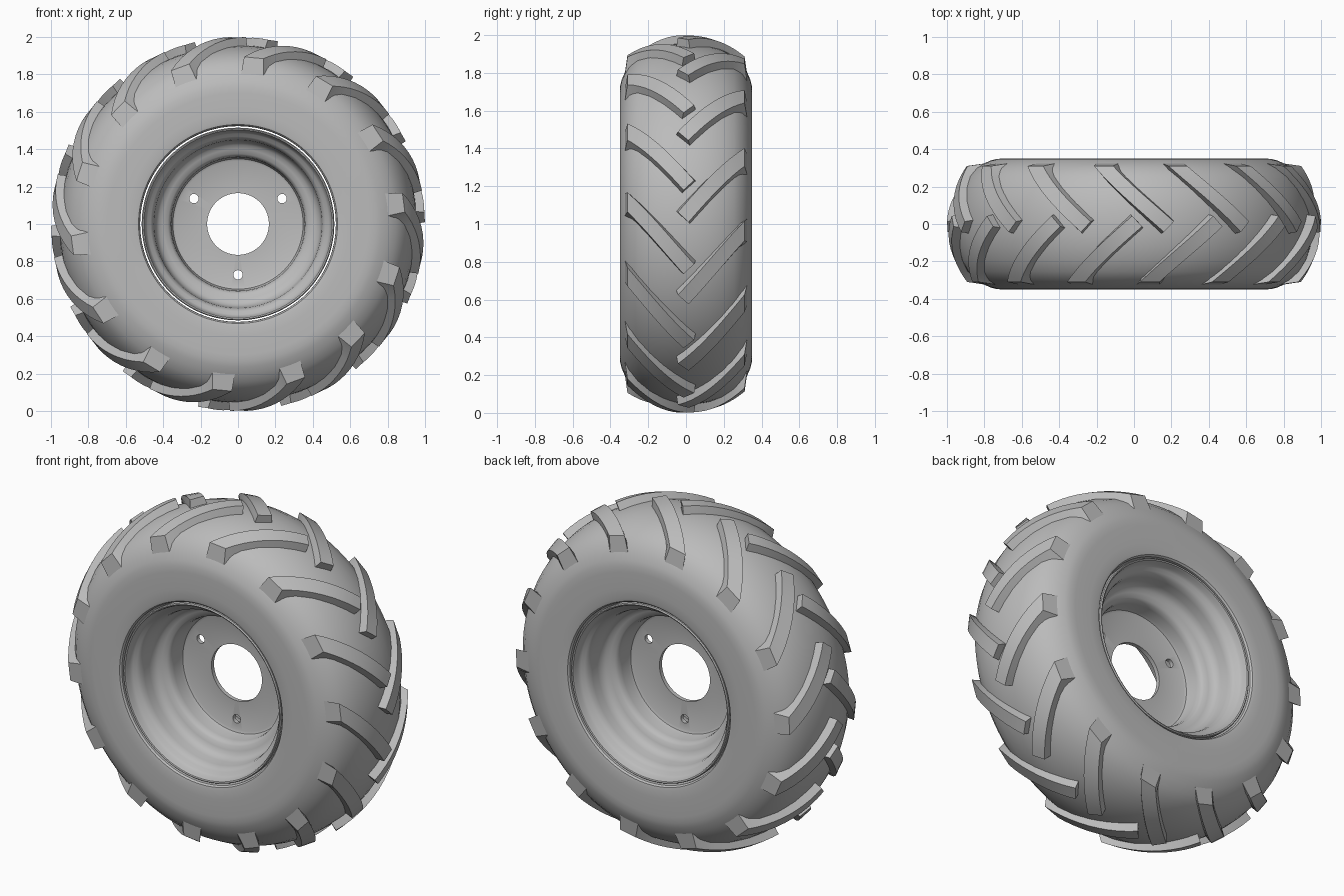
import bpy, bmesh
from math import sin, cos, pi, radians

if "Cube" in bpy.data.objects:
    bpy.data.objects.remove(bpy.data.objects["Cube"])

# Single grey finish
GREY = (0.5, 0.5, 0.5, 1)
grey = bpy.data.materials.new("plain grey")
grey.diffuse_color = GREY
grey.use_nodes = True
grey.node_tree.nodes["Principled BSDF"].inputs["Base Color"].default_value = GREY


def polar(r, y, a):
    """Point on the wheel: radius, axial position, angle."""
    return (r * cos(a), y, 1 + r * sin(a))


def finish(bm, name, angle):
    bmesh.ops.recalc_face_normals(bm, faces=bm.faces)
    mesh = bpy.data.meshes.new(name)
    bm.to_mesh(mesh)
    bm.free()
    mesh.materials.append(grey)
    ob = bpy.data.objects.new(name, mesh)
    bpy.context.collection.objects.link(ob)
    bpy.ops.object.select_all(action='DESELECT')
    ob.select_set(True)
    bpy.context.view_layer.objects.active = ob
    bpy.ops.object.shade_smooth_by_angle(angle=radians(angle))
    return ob


def lathe(name, half, segments=112):
    """Turn a half profile, mirrored across the wheel's mid plane, into a ring."""
    loop = half + [(r, -y) for r, y in reversed(half) if y > 0]
    bm = bmesh.new()
    rings = [[bm.verts.new(polar(r, y, 2 * pi * k / segments)) for r, y in loop]
             for k in range(segments)]
    n = len(loop)
    for k in range(segments):
        a, b = rings[k], rings[(k + 1) % segments]
        for i in range(n):
            j = (i + 1) % n
            bm.faces.new((a[i], a[j], b[j], b[i]))
    return finish(bm, name, 35)


# Tyre carcass: crown, rounded shoulder, flat sidewall, bead
lathe("tyre_body", [
    (.955, 0), (.952, .06), (.943, .12), (.922, .19), (.888, .255), (.845, .3),
    (.8, .325), (.765, .34), (.735, .348), (.7, .35), (.6, .35), (.55, .349),
    (.532, .345), (.524, .335), (.523, .3), (.523, .2)])

# Rim: centre disc, stepped barrel, rolled lip
rim = lathe("wheel_rim", [
    (.165, .012), (.335, .012), (.348, .018), (.354, .035), (.357, .09),
    (.362, .115), (.375, .13), (.4, .138), (.422, .148), (.437, .165),
    (.445, .19), (.449, .235), (.455, .262), (.468, .278), (.484, .288),
    (.494, .302), (.498, .322), (.503, .335), (.51, .338), (.515, .332),
    (.515, .3), (.505, .28), (.5, .2)])

# Three bolt holes drilled through the disc
for k in range(3):
    bpy.ops.mesh.primitive_cylinder_add(
        vertices=24, radius=.025, depth=.2, rotation=(pi / 2, 0, 0),
        location=polar(.272, 0, pi / 6 + k * 2 * pi / 3))
    cutter = bpy.context.object
    cutter.name = "bolt_hole_cutter"
    cutter.hide_render = True
    bpy.context.view_layer.objects.active = rim
    mod = rim.modifiers.new("bolt hole", 'BOOLEAN')
    mod.object = cutter
    mod.solver = 'EXACT'
    rim.modifiers.move(len(rim.modifiers) - 1, 0)
    bpy.ops.object.modifier_apply(modifier=mod.name)
    bpy.data.objects.remove(cutter)


def mix(a, b, t):
    return a + (b - a) * t


def lug_point(t, s, side, phase, top):
    """t runs from the centre tip to the shoulder, s across the lug."""
    y = mix(mix(-.05, .31, t), mix(.02, .31, t), s)
    a = phase + mix(mix(0, .41, t), mix(-.067, .265, t), s)
    if top:
        r = 1 - 1.1 * y * y
    else:
        r = .93 - 1.5 * max(y, 0) ** 2
        if t == 1:
            r, y = .77, .328
    return polar(r, side * y, a)


# Angled tread lugs, staggered between the two sides
COUNT, STEPS = 14, 10
for name, side, start in (("front_tread_lugs", -1, .241), ("back_tread_lugs", 1, .07)):
    bm = bmesh.new()
    for k in range(COUNT):
        phase = start + k * 2 * pi / COUNT
        sections = []
        for i in range(STEPS + 1):
            t = i / STEPS
            sections.append([bm.verts.new(lug_point(t, s, side, phase, top))
                             for s, top in ((-.06, False), (.1, True), (.9, True), (1.06, False))])
        for a, b in zip(sections, sections[1:]):
            for i in range(4):
                j = (i + 1) % 4
                bm.faces.new((a[i], a[j], b[j], b[i]))
        bm.faces.new(sections[0])
        bm.faces.new(sections[-1])
    finish(bm, name, 30)
